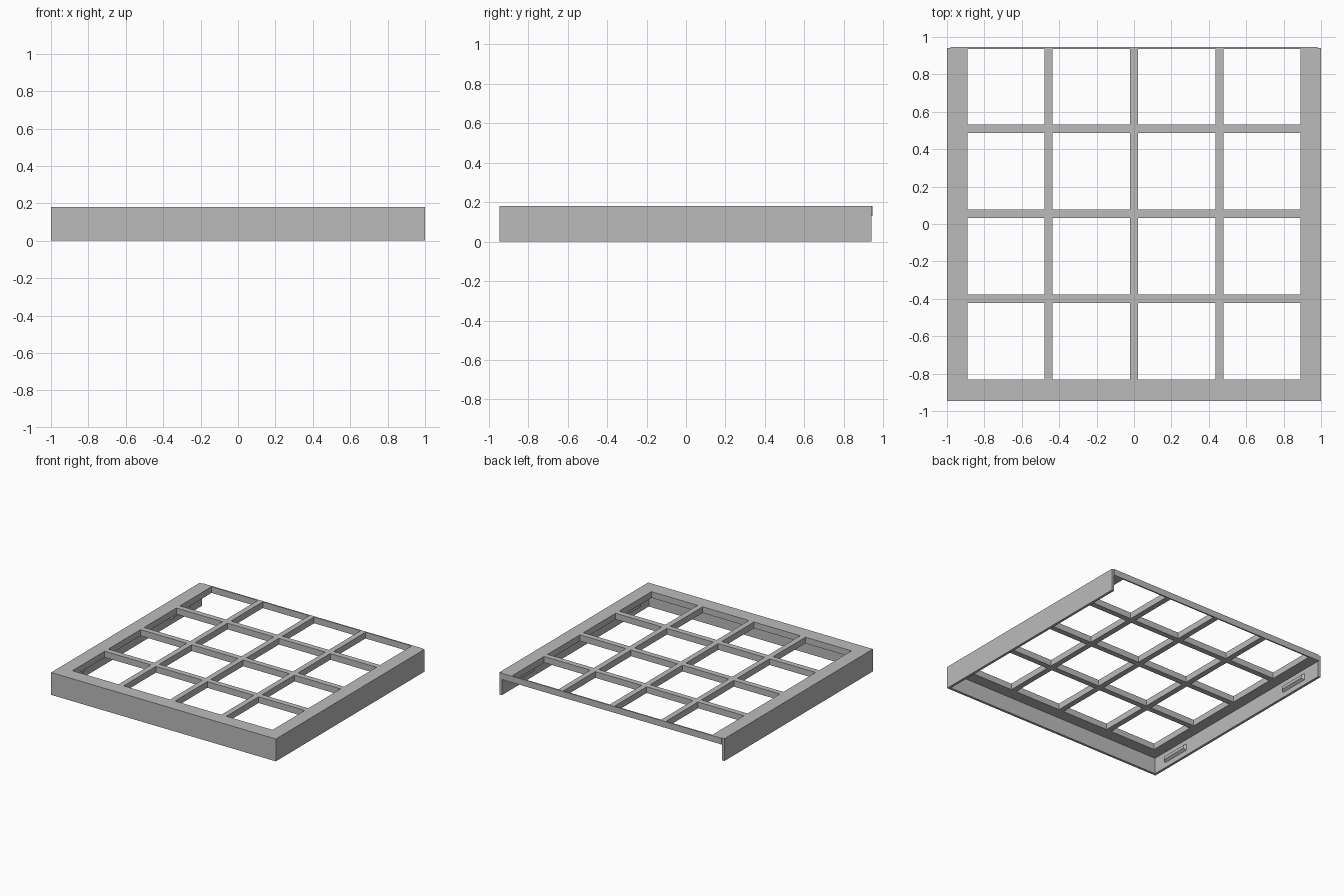
import bpy, bmesh
from mathutils import Vector

cube = bpy.data.objects.get("Cube")
if cube:
    bpy.data.objects.remove(cube, do_unlink=True)

TOP, PLATE_BOTTOM = 0.18, 0.13
WALL = 0.02
BACK = 0.94
FRONT = -0.947
BAR = 0.0225          # half width of a grid bar

grey = bpy.data.materials.new("light_grey")
grey.use_nodes = True
grey.diffuse_color = (0.5, 0.5, 0.5, 1)
grey.node_tree.nodes["Principled BSDF"].inputs["Base Color"].default_value = (0.5, 0.5, 0.5, 1)


def finish(bm, name):
    bmesh.ops.recalc_face_normals(bm, faces=bm.faces)
    mesh = bpy.data.meshes.new(name)
    bm.to_mesh(mesh)
    bm.free()
    mesh.materials.append(grey)
    obj = bpy.data.objects.new(name, mesh)
    bpy.context.collection.objects.link(obj)
    return obj


def box(bm, lo, hi):
    lo, hi = Vector(lo), Vector(hi)
    verts = bmesh.ops.create_cube(bm, size=1)["verts"]
    for v in verts:
        v.co = (lo + hi) / 2 + v.co * (hi - lo)
    return verts


def extrude_down(bm, faces, depth, keep):
    new = bmesh.ops.extrude_face_region(bm, geom=faces, use_keep_orig=keep)["geom"]
    moved = [g for g in new if isinstance(g, bmesh.types.BMVert)]
    bmesh.ops.translate(bm, verts=moved, vec=(0, 0, -depth))
    return [g for g in new if isinstance(g, bmesh.types.BMFace)]


# Grid lines: outer wall, margin, then pairs of lines for each bar
xs = [-1, -1 + WALL, -0.89]
for c in (-0.457, 0, 0.457):
    xs += [c - BAR, c + BAR]
xs += [0.89, 1 - WALL, 1]
ys = [FRONT, FRONT + WALL, -0.832]
for c in (-0.4, 0.055, 0.51):
    ys += [c - BAR, c + BAR]
ys += [BACK]

# Slotted top plate with walls on three sides
bm = bmesh.new()
grid = [[bm.verts.new((x, y, TOP)) for y in ys] for x in xs]
cells = []
for i in range(len(xs) - 1):
    for j in range(len(ys) - 1):
        opening_x = 2 <= i <= len(xs) - 4 and i % 2 == 0
        opening_y = j >= 2 and j % 2 == 0
        if not (opening_x and opening_y):
            cells.append(bm.faces.new((grid[i][j], grid[i + 1][j],
                                       grid[i + 1][j + 1], grid[i][j + 1])))
under = extrude_down(bm, cells, TOP - PLATE_BOTTOM, True)
rim = []
for f in under:
    c = f.calc_center_median()
    if abs(c.x) > 1 - WALL or c.y < FRONT + WALL:
        rim.append(f)
extrude_down(bm, rim, PLATE_BOTTOM, False)
loose = [v for v in bm.verts if not v.link_faces]
bmesh.ops.delete(bm, geom=loose, context='VERTS')
bmesh.ops.recalc_face_normals(bm, faces=bm.faces)
bmesh.ops.dissolve_limit(bm, angle_limit=0.01, verts=bm.verts, edges=bm.edges)
finish(bm, "grid_cover")

# Thin strip closing the back of the grid
bm = bmesh.new()
box(bm, (-1 + WALL, BACK - 0.004, PLATE_BOTTOM), (1 - WALL, BACK + 0.007, TOP))
finish(bm, "back_strip")

# Tapered snap ridges inside the side walls
for side, label in ((-1, "right"), (1, "left")):
    for y, place in ((-0.69, "front"), (0.66, "back")):
        bm = bmesh.new()
        inner = 1 - WALL - 0.02
        verts = box(bm, (inner, y - 0.125, 0.04), (1 - WALL + 0.002, y + 0.125, 0.095))
        for v in verts:
            if v.co.x < inner + 0.01:
                v.co.y += 0.015 if v.co.y < y else -0.015
                v.co.z += 0.015 if v.co.z < 0.06 else -0.015
            v.co.x *= side
        finish(bm, f"{label}_{place}_snap_ridge")
